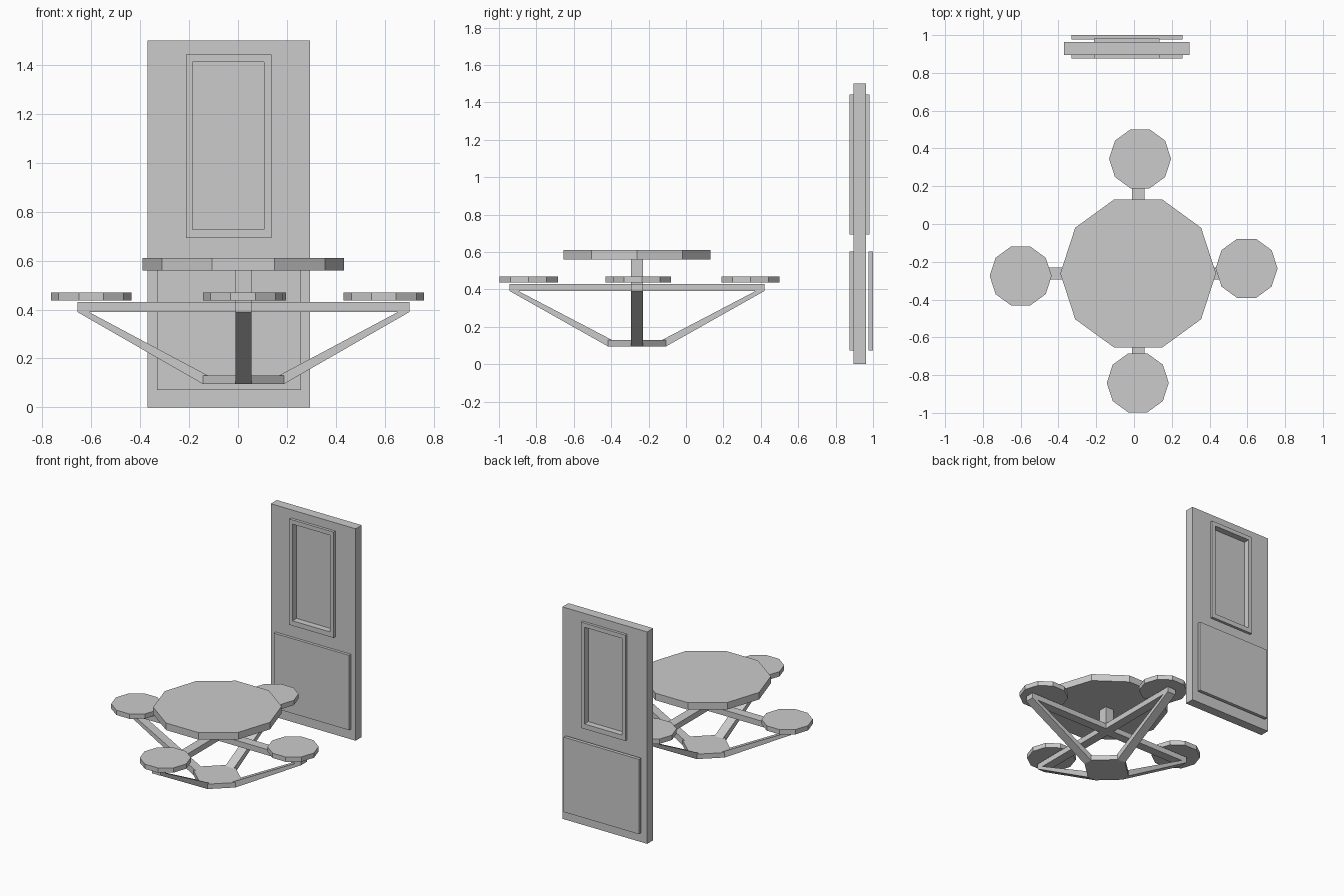
import bpy, bmesh
from math import cos, sin, pi
from mathutils import Matrix, Vector

if "Cube" in bpy.data.objects:
    bpy.data.objects.remove(bpy.data.objects["Cube"])

CX, CY = 0.022, -0.262   # table centre


def prism(name, pts, extrude, matrix=Matrix()):
    """Extrude a planar polygon along a vector."""
    bm = bmesh.new()
    face = bm.faces.new([bm.verts.new(p) for p in pts])
    ext = bmesh.ops.extrude_face_region(bm, geom=[face], use_keep_orig=True)
    verts = [g for g in ext["geom"] if isinstance(g, bmesh.types.BMVert)]
    bmesh.ops.translate(bm, vec=Vector(extrude), verts=verts)
    return finish(name, bm, matrix)


def finish(name, bm, matrix=Matrix()):
    bm.transform(matrix)
    bmesh.ops.recalc_face_normals(bm, faces=bm.faces)
    me = bpy.data.meshes.new(name)
    bm.to_mesh(me)
    bm.free()
    ob = bpy.data.objects.new(name, me)
    bpy.context.collection.objects.link(ob)
    return ob


def box(name, x0, x1, y0, y1, z0, z1):
    return prism(name, [(x0, y0, z0), (x1, y0, z0), (x1, y1, z0), (x0, y1, z0)],
                 (0, 0, z1 - z0))


def disc(name, x, y, r, z0, z1):
    pts = [(x + r * cos(i * pi / 5), y + r * sin(i * pi / 5), z0) for i in range(10)]
    return prism(name, pts, (0, 0, z1 - z0))


def ring(name, outer, inner, y0, y1):
    """Rectangular frame in the xz plane; rectangles are (x0, x1, z0, z1)."""
    bm = bmesh.new()
    loops = []
    for y in (y0, y1):
        for a, b, c, d in (outer, inner):
            loops.append([bm.verts.new((x, y, z)) for x, z in
                          ((a, c), (b, c), (b, d), (a, d))])
    fo, fi, bo, bi = loops
    for p, q in ((fo, fi), (bo, bi), (fo, bo), (fi, bi)):
        for i in range(4):
            j = (i + 1) % 4
            bm.faces.new((p[i], p[j], q[j], q[i]))
    return finish(name, bm)


# Table top and post
disc("table_top", CX, CY, 0.412, 0.56, 0.61)
W = 0.033
box("table_post", CX - W, CX + W, CY - W, CY + W, 0.43, 0.56)

# Crossed beams carrying the seats
box("beam_x", CX - 0.678, CX + 0.678, CY - W, CY + W, 0.39, 0.43)
box("beam_y", CX - W, CX + W, CY - 0.682, CY + 0.682, 0.39, 0.43)

# Base plate with narrow sides facing the struts
bx, by = 0.165, 0.155
prism("base_plate", [(CX + x, CY + y, 0.095) for x, y in
      ((bx, -W), (bx, W), (W, by), (-W, by), (-bx, W), (-bx, -W), (-W, -by), (W, -by))],
      (0, 0, 0.035))

# Sloping struts
for i in range(4):
    m = Matrix.Translation((CX, CY, 0)) @ Matrix.Rotation(i * pi / 2, 4, 'Z')
    r = bx if i % 2 == 0 else by
    prism(f"strut_{i + 1}", [(0.679, -W, 0.39), (0.632, -W, 0.39),
          (r - 0.02, -W, 0.13), (r, -W, 0.095)], (0, 2 * W, 0), m)

# Seats
for n, x, y in (("left", -0.60, -0.275), ("right", 0.596, -0.235),
                ("back", 0.032, 0.345), ("front", 0.02, -0.841)):
    disc(f"seat_{n}", x, y, 0.164, 0.436, 0.47)

# Door with window opening, pane, frame and kick panels
opening = (-0.185, 0.107, 0.728, 1.412)
ring("door", (-0.37, 0.294, 0, 1.5), opening, 0.895, 0.963)
ring("window_frame", (-0.212, 0.136, 0.693, 1.442), opening, 0.875, 0.982)
box("window_pane", -0.19, 0.112, 0.92, 0.938, 0.723, 1.417)
box("kick_panel_front", -0.332, 0.258, 0.875, 0.896, 0.072, 0.602)
box("kick_panel_back", -0.332, 0.258, 0.976, 1.0, 0.072, 0.602)
